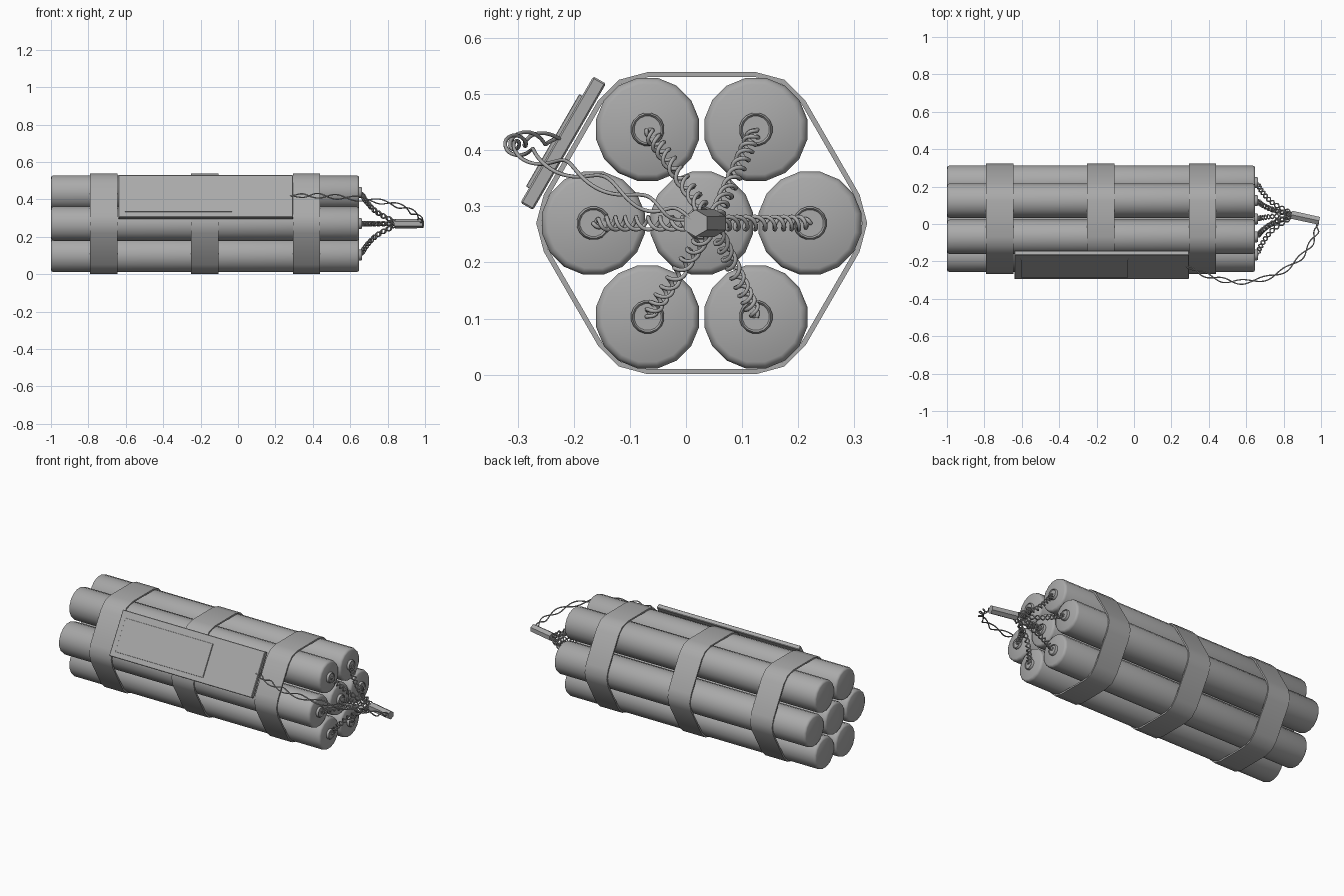
import bpy, bmesh, math
from mathutils import Vector, Matrix

if "Cube" in bpy.data.objects:
    bpy.data.objects.remove(bpy.data.objects["Cube"])

CY, CZ = 0.028, 0.27        # bundle axis
PITCH, R = 0.193, 0.0935    # stick spacing and radius
X0, X1 = -1.0, 0.648
HEX = [math.radians(60 * i) for i in range(6)]
CENTRES = [(CY, CZ)] + [(CY + PITCH * math.cos(a), CZ + PITCH * math.sin(a)) for a in HEX]

GREY = bpy.data.materials.new("dark_grey")
GREY.diffuse_color = (0.4, 0.4, 0.4, 1)
GREY.use_nodes = True
GREY.node_tree.nodes["Principled BSDF"].inputs["Base Color"].default_value = GREY.diffuse_color


def select_only(ob):
    bpy.context.collection.objects.link(ob)
    bpy.ops.object.select_all(action='DESELECT')
    bpy.context.view_layer.objects.active = ob
    ob.select_set(True)
    ob.data.materials.append(GREY)


def finish(name, bm, angle=40):
    bmesh.ops.recalc_face_normals(bm, faces=bm.faces[:])
    me = bpy.data.meshes.new(name)
    bm.to_mesh(me)
    bm.free()
    select_only(bpy.data.objects.new(name, me))
    bpy.ops.object.shade_smooth_by_angle(angle=math.radians(angle))


def lathe_x(name, profile, y, z, sides, angle=40):
    """Closed solid turned about an x-parallel axis from (x, radius) points."""
    bm = bmesh.new()
    rings = []
    for x, r in profile:
        rings.append([bm.verts.new((x, y + r * math.cos(t), z + r * math.sin(t)))
                      for t in (2 * math.pi * (i + 0.5) / sides for i in range(sides))])
    for a, b in zip(rings, rings[1:]):
        for i in range(sides):
            j = (i + 1) % sides
            bm.faces.new((a[i], a[j], b[j], b[i]))
    bm.faces.new(rings[0])
    bm.faces.new(rings[-1])
    finish(name, bm, angle)


def tilted_box(name, xa, xb, t0, t1, n0, n1, bevel):
    """Box lying on the upper front hexagon side (t along it, n outward)."""
    n, t = Vector((0, -math.sqrt(3) / 2, 0.5)), Vector((0, 0.5, math.sqrt(3) / 2))
    c = Vector(((xa + xb) / 2, CY, CZ)) + n * (n0 + n1) / 2 + t * (t0 + t1) / 2
    cols = (Vector((xb - xa, 0, 0)), t * (t1 - t0), n * (n1 - n0))
    m = Matrix([[cols[k][i] for k in range(3)] for i in range(3)]).to_4x4()
    bm = bmesh.new()
    bmesh.ops.create_cube(bm, size=1, matrix=Matrix.Translation(c) @ m)
    bmesh.ops.bevel(bm, geom=bm.edges[:], offset=bevel, segments=1, affect='EDGES')
    finish(name, bm, 30)


def spline_point(pts, u):
    """Catmull-Rom through pts, u in 0..1."""
    s = u * (len(pts) - 1)
    i = min(int(s), len(pts) - 2)
    f = s - i
    b, c = pts[i], pts[i + 1]
    a = pts[i - 1] if i else b * 2 - c
    d = pts[i + 2] if i + 2 < len(pts) else c * 2 - b
    return 0.5 * (2 * b + (c - a) * f + (2 * a - 5 * b + 4 * c - d) * f * f
                  + (3 * b - a - 3 * c + d) * f ** 3)


def twisted_pair(name, pts, turns, coil, wire, steps):
    """Two thin wires wound around each other along a path."""
    pts = [Vector(p) for p in pts]
    cu = bpy.data.curves.new(name, 'CURVE')
    cu.dimensions = '3D'
    cu.bevel_depth = wire
    cu.bevel_resolution = 1
    cu.use_fill_caps = True
    for phase in (0, math.pi):
        sp = cu.splines.new('POLY')
        sp.points.add(steps)
        for k in range(steps + 1):
            u = k / steps
            p = spline_point(pts, u)
            d = (spline_point(pts, min(u + 0.01, 1)) - spline_point(pts, max(u - 0.01, 0))).normalized()
            s = d.cross(Vector((0.1, 0.2, 1))).normalized()
            w = d.cross(s)
            a = phase + 2 * math.pi * turns * u
            r = coil * min(1, 0.25 + 8 * u, 0.25 + 8 * (1 - u))
            sp.points[k].co = (*(p + r * (s * math.cos(a) + w * math.sin(a))), 1)
    select_only(bpy.data.objects.new(name, cu))
    bpy.ops.object.convert(target='MESH')


# Seven sticks, each with an end cap and a wire pair running to the sleeve
JOIN = Vector((0.85, 0.048, CZ))
for i, (y, z) in enumerate(CENTRES):
    lathe_x(f"stick_{i}", [(X0, R - 0.012), (X0 + 0.004, R - 0.004), (X0 + 0.014, R),
                           (X1 - 0.014, R), (X1 - 0.004, R - 0.004), (X1, R - 0.012)], y, z, 16, 50)
    lathe_x(f"end_cap_{i}", [(X1 - 0.005, 0.03), (X1 + 0.01, 0.03), (X1 + 0.014, 0.027),
                             (X1 + 0.01, 0.024)], y, z, 16)
    start = Vector((X1 + 0.01, y, z))
    off = Vector((0, y - JOIN.y, z - JOIN.z))
    path = [start,
            Vector((0.685, JOIN.y, JOIN.z)) + off * 0.72,
            Vector((0.745, JOIN.y, JOIN.z)) + off * 0.36,
            JOIN + off * 0.03]
    twisted_pair(f"fuse_wires_{i}", path, 5.5, 0.0115, 0.0038, 90)

# Three straps wrapped round the bundle
for k, (xa, xb) in enumerate([(-0.79, -0.645), (-0.25, -0.105), (0.294, 0.439)]):
    bm = bmesh.new()
    loops = []
    for x, r in ((xa, 0.093), (xa, 0.102), (xb, 0.102), (xb, 0.093)):
        loops.append([bm.verts.new((x, y + r * math.cos(a + da), z + r * math.sin(a + da)))
                      for a, (y, z) in zip(HEX, CENTRES[1:])
                      for da in (-math.pi / 6, 0, math.pi / 6)])
    n = len(loops[0])
    for q in range(4):
        a, b = loops[q], loops[(q + 1) % 4]
        for i in range(n):
            j = (i + 1) % n
            bm.faces.new((a[i], a[j], b[j], b[i]))
    finish(f"strap_{k}", bm, 35)

# Panel and its raised screen
tilted_box("panel", -0.64, 0.294, -0.13, 0.13, 0.272, 0.298, 0.003)
tilted_box("screen", -0.605, -0.032, -0.1, 0.09, 0.29, 0.304, 0.001)

# Sleeve gathering the wires
a, b = Vector((0.84, 0.05, CZ)), Vector((0.99, 0.017, CZ))
bm = bmesh.new()
rot = (b - a).to_track_quat('Z', 'Y').to_matrix().to_4x4()
bmesh.ops.create_cone(bm, cap_ends=True, segments=6, radius1=0.025, radius2=0.024,
                      depth=(b - a).length, matrix=Matrix.Translation((a + b) / 2) @ rot)
finish("wire_sleeve", bm, 30)

# Long lead from panel to sleeve
twisted_pair("lead_wires", [(0.28, -0.225, 0.42), (0.42, -0.285, 0.42), (0.57, -0.31, 0.41),
                            (0.75, -0.275, 0.39), (0.89, -0.18, 0.355), (0.965, -0.07, 0.305),
                            (0.982, 0.015, 0.275)], 4.5, 0.0125, 0.0035, 120)
